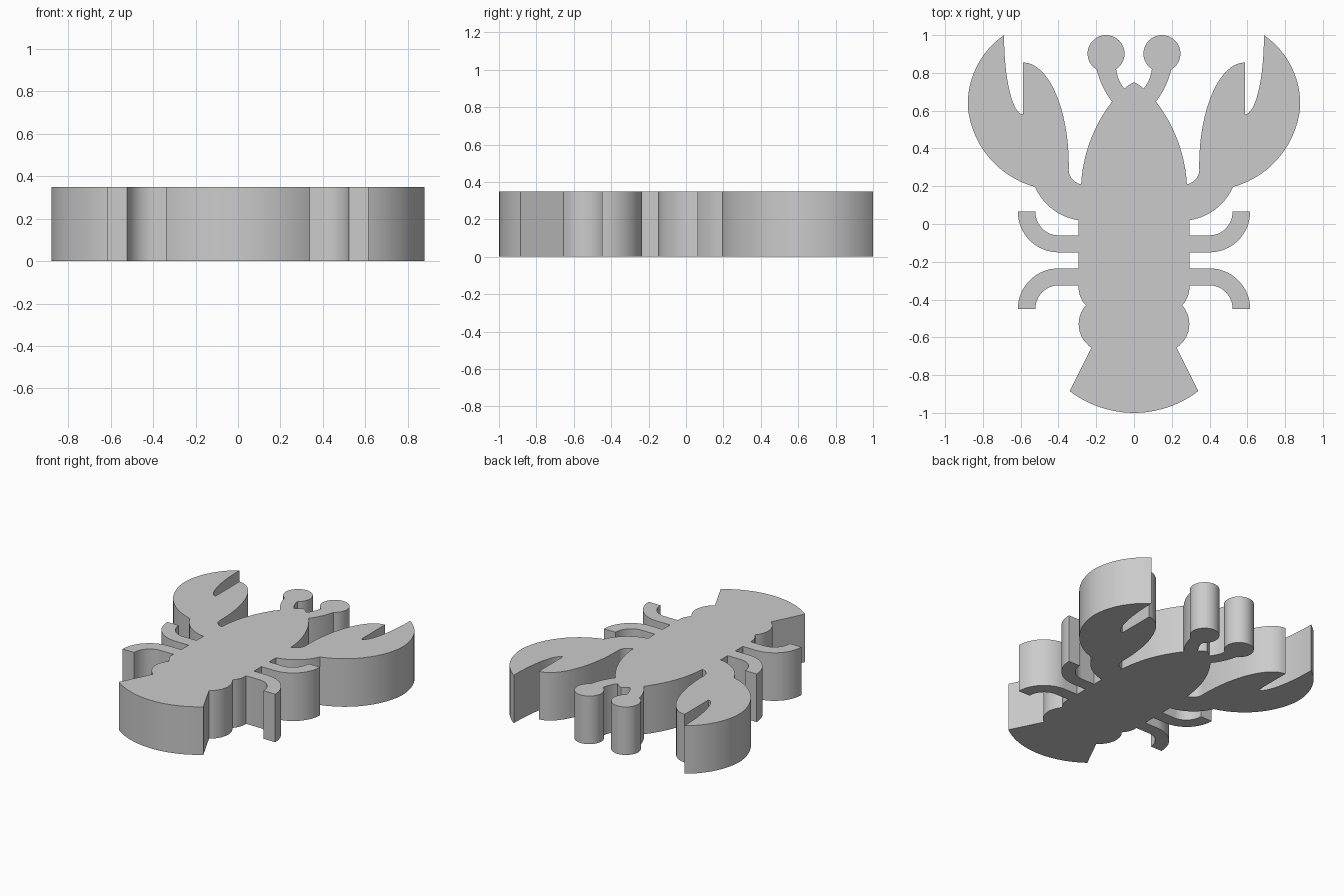
import bpy
import bmesh
import math
from mathutils import Vector

if "Cube" in bpy.data.objects:
    bpy.data.objects.remove(bpy.data.objects["Cube"])

HEIGHT = 0.35
half = []  # right half of the outline, from head tip to tail middle


def line(*pts):
    half.extend(Vector(p) for p in pts)


def ellipse(cx, cy, rx, ry, a0, a1, n=16):
    """Arc around a centre, angles in degrees."""
    for i in range(n + 1):
        a = math.radians(a0 + (a1 - a0) * i / n)
        half.append(Vector((cx + rx * math.cos(a), cy + ry * math.sin(a))))


def arc(via, end, n=12):
    """Circular arc from the last point through via to end."""
    (ax, ay), (bx, by), (cx, cy) = half[-1], via, end
    d = 2 * (ax * (by - cy) + bx * (cy - ay) + cx * (ay - by))
    a2, b2, c2 = ax * ax + ay * ay, bx * bx + by * by, cx * cx + cy * cy
    ux = (a2 * (by - cy) + b2 * (cy - ay) + c2 * (ay - by)) / d
    uy = (a2 * (cx - bx) + b2 * (ax - cx) + c2 * (bx - ax)) / d
    r = math.hypot(ax - ux, ay - uy)
    a0 = math.atan2(ay - uy, ax - ux)
    turn = 2 * math.pi
    to_via = (math.atan2(by - uy, bx - ux) - a0) % turn
    sweep = (math.atan2(cy - uy, cx - ux) - a0) % turn
    if to_via > sweep:
        sweep -= turn
    for i in range(1, n + 1):
        a = a0 + sweep * i / n
        half.append(Vector((ux + r * math.cos(a), uy + r * math.sin(a))))


# Head tip
line((0, 0.75))
arc((0.027, 0.736), (0.05, 0.715), 5)
# Eye stalk and round eye
arc((0.08, 0.765), (0.095, 0.82), 6)
ellipse(0.148, 0.902, 0.098, 0.098, 237, -60, 32)
arc((0.168, 0.733), (0.116, 0.648), 8)
# Side of the shell and armpit
arc((0.22, 0.47), (0.28, 0.21))
arc((0.325, 0.235), (0.345, 0.30), 8)
# Claw: inner finger, notch, outer finger
ellipse(0.587, 0.31, 0.242, 0.545, 180, 90)
ellipse(0.587, 0.997, 0.101, 0.417, -90, 0)
line((0.688, 1.0))
arc((0.827, 0.845), (0.88, 0.62))
arc((0.788, 0.378), (0.524, 0.196), 14)
# Lower edge of the arm
arc((0.434, 0.08), (0.293, 0.02))
# Upper leg, curling forwards
line((0.293, -0.06))
ellipse(0.40, 0.065, 0.122, 0.125, -90, 0, 12)
ellipse(0.40, 0.065, 0.215, 0.215, 0, -90)
line((0.293, -0.15), (0.293, -0.235))
# Lower leg, curling backwards
ellipse(0.40, -0.45, 0.215, 0.215, 90, 0)
ellipse(0.40, -0.45, 0.122, 0.125, 0, 90, 12)
line((0.293, -0.325))
# Abdomen bumps
arc((0.285, -0.383), (0.255, -0.43), 6)
arc((0.293, -0.53), (0.225, -0.655))
# Tail fan
line((0.34, -0.885))
arc((0.18, -0.97), (0, -1))

# Mirror the half outline and extrude it into a flat-topped slab
outline = half + [Vector((-p.x, p.y)) for p in reversed(half[1:-1])]
bm = bmesh.new()
base = bm.faces.new([bm.verts.new((p.x, p.y, 0)) for p in outline])
top = bmesh.ops.extrude_face_region(bm, geom=[base], use_keep_orig=True)
bmesh.ops.translate(bm, vec=(0, 0, HEIGHT),
                    verts=[v for v in top["geom"] if isinstance(v, bmesh.types.BMVert)])
bmesh.ops.remove_doubles(bm, verts=bm.verts, dist=0.0005)
bmesh.ops.recalc_face_normals(bm, faces=bm.faces)
mesh = bpy.data.meshes.new("lobster_slab")
bm.to_mesh(mesh)
bm.free()

grey = bpy.data.materials.new("light grey")
grey.diffuse_color = (0.6, 0.6, 0.6, 1)
grey.use_nodes = True
grey.node_tree.nodes["Principled BSDF"].inputs["Base Color"].default_value = grey.diffuse_color
mesh.materials.append(grey)
slab = bpy.data.objects.new("lobster_slab", mesh)
bpy.context.collection.objects.link(slab)
bpy.context.view_layer.objects.active = slab
slab.select_set(True)
bpy.ops.object.shade_smooth_by_angle(angle=math.radians(30))
